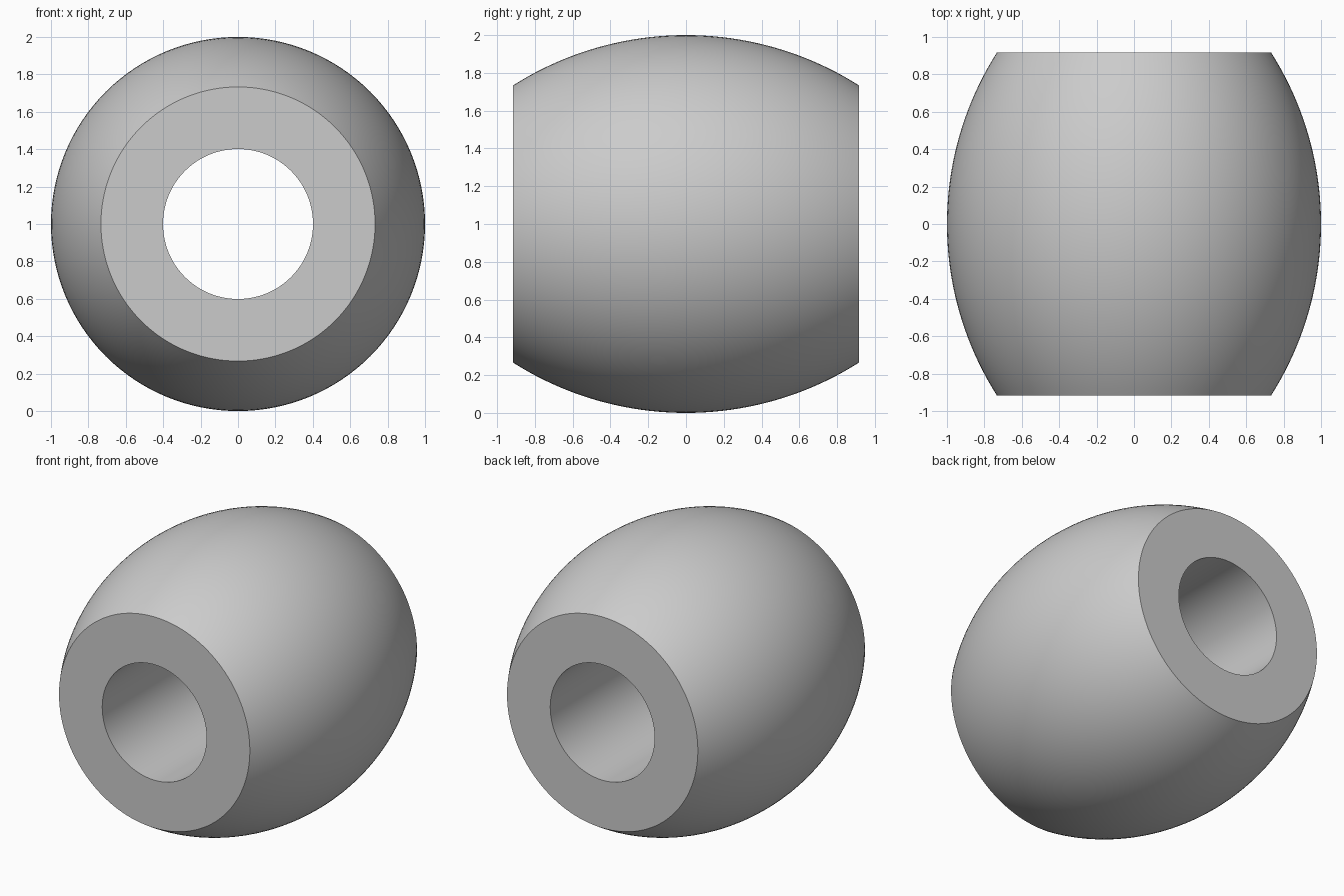
import bpy, bmesh, math

if "Cube" in bpy.data.objects:
    bpy.data.objects.remove(bpy.data.objects["Cube"])

HALF, R_MID, R_END, R_BORE = 0.917, 1.0, 0.733, 0.401
SEGMENTS, ARC_STEPS = 128, 40

# Circular arc bulging from the end radius to the middle radius
sag = R_MID - R_END
R_ARC = (HALF ** 2 + sag ** 2) / (2 * sag)
sweep = math.asin(HALF / R_ARC)
profile = []
for i in range(ARC_STEPS + 1):
    a = -sweep + 2 * sweep * i / ARC_STEPS
    profile.append((R_MID - R_ARC * (1 - math.cos(a)), R_ARC * math.sin(a)))
# Straight bore closes the cross-section
profile += [(R_BORE, HALF), (R_BORE, -HALF)]

# Revolve the closed section around the y axis
bm = bmesh.new()
rings = []
for s in range(SEGMENTS):
    t = 2 * math.pi * s / SEGMENTS
    rings.append([bm.verts.new((r * math.cos(t), y, 1 + r * math.sin(t)))
                  for r, y in profile])
n = len(profile)
for s in range(SEGMENTS):
    a, b = rings[s], rings[(s + 1) % SEGMENTS]
    for i in range(n):
        j = (i + 1) % n
        bm.faces.new((a[i], a[j], b[j], b[i]))
bmesh.ops.recalc_face_normals(bm, faces=bm.faces)
mesh = bpy.data.meshes.new("barrel_bead")
bm.to_mesh(mesh)
bm.free()

bead = bpy.data.objects.new("barrel_bead", mesh)
bpy.context.collection.objects.link(bead)

# Single plain grey
grey = bpy.data.materials.new("plain_grey")
grey.diffuse_color = (0.6, 0.6, 0.6, 1)
grey.use_nodes = True
grey.node_tree.nodes["Principled BSDF"].inputs["Base Color"].default_value = grey.diffuse_color
mesh.materials.append(grey)

# Smooth walls, crisp rims
bpy.context.view_layer.objects.active = bead
bead.select_set(True)
bpy.ops.object.shade_smooth_by_angle(angle=math.radians(30))
